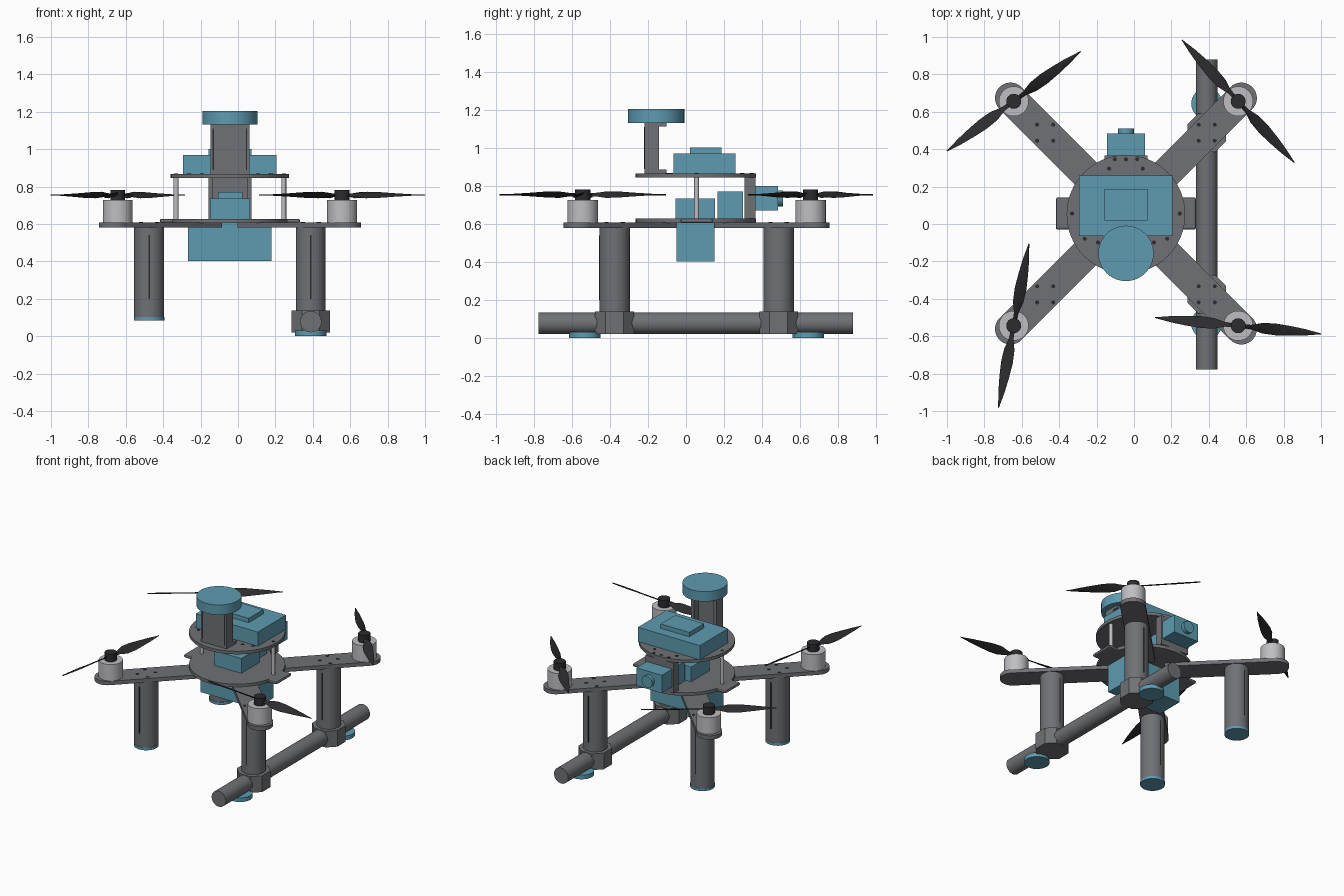
import bpy, bmesh, math
from mathutils import Matrix, Vector

if "Cube" in bpy.data.objects:
    bpy.data.objects.remove(bpy.data.objects["Cube"])


def material(name, r, g, b):
    m = bpy.data.materials.new(name)
    m.use_nodes = True
    m.diffuse_color = (r, g, b, 1)
    m.node_tree.nodes["Principled BSDF"].inputs["Base Color"].default_value = (r, g, b, 1)
    return m


BLUE = material("teal blue", 0.11, 0.33, 0.44)
GREY = material("frame grey", 0.16, 0.165, 0.18)
LIGHT = material("light metal", 0.52, 0.52, 0.55)
DARK = material("dark plastic", 0.025, 0.025, 0.028)
CX, CY = -0.043, 0.056          # airframe centre
DIAGONALS = [(-1, 1), (1, 1), (-1, -1), (1, -1)]


def finish(name, bm, mat, smooth=False):
    bmesh.ops.recalc_face_normals(bm, faces=bm.faces)
    me = bpy.data.meshes.new(name)
    bm.to_mesh(me)
    bm.free()
    me.materials.append(mat)
    ob = bpy.data.objects.new(name, me)
    bpy.context.collection.objects.link(ob)
    if smooth:
        bpy.ops.object.select_all(action="DESELECT")
        ob.select_set(True)
        bpy.context.view_layer.objects.active = ob
        bpy.ops.object.shade_smooth_by_angle(angle=math.radians(35))
    return ob


def box(name, x, y, z, mat):
    """Box from (min, max) pairs."""
    bm = bmesh.new()
    size = [b - a for a, b in (x, y, z)]
    mid = [(a + b) / 2 for a, b in (x, y, z)]
    bmesh.ops.create_cube(bm, size=1, matrix=Matrix.Translation(mid) @ Matrix.Diagonal((*size, 1)))
    return finish(name, bm, mat)


def tube(name, x, y, z0, z1, r, mat, sides=40):
    """Upright cylinder."""
    bm = bmesh.new()
    bmesh.ops.create_cone(bm, cap_ends=True, segments=sides, radius1=r, radius2=r, depth=z1 - z0,
                          matrix=Matrix.Translation((x, y, (z0 + z1) / 2)))
    return finish(name, bm, mat, True)


def lying_tube(name, x, z, y0, y1, r, mat):
    """Cylinder along y."""
    bm = bmesh.new()
    place = Matrix.Translation((x, (y0 + y1) / 2, z)) @ Matrix.Rotation(math.pi / 2, 4, "X")
    bmesh.ops.create_cone(bm, cap_ends=True, segments=40, radius1=r, radius2=r, depth=y1 - y0, matrix=place)
    return finish(name, bm, mat, True)


def slab(name, points, z0, z1, mat):
    """Extruded flat outline."""
    bm = bmesh.new()
    face = bm.faces.new([bm.verts.new((px, py, z0)) for px, py in points])
    new = bmesh.ops.extrude_face_region(bm, geom=[face])["geom"]
    bmesh.ops.translate(bm, vec=(0, 0, z1 - z0), verts=[v for v in new if isinstance(v, bmesh.types.BMVert)])
    return finish(name, bm, mat, True)


def arc(x, y, r, start, end, n=20):
    return [(x + r * math.cos(math.radians(start + (end - start) * i / n)),
             y + r * math.sin(math.radians(start + (end - start) * i / n))) for i in range(n + 1)]


def bolt(x, y, z, r=0.011):
    tube("bolt_hole", x, y, z, z + 0.002, r, DARK, 12)


def propeller(x, y, z, angle):
    """Two twisted, tapering blades."""
    bm = bmesh.new()
    stations = [(0.02, 0.025, 40), (0.07, 0.03, 38), (0.13, 0.066, 32), (0.2, 0.07, 26),
                (0.28, 0.055, 20), (0.36, 0.035, 15), (0.446, 0.004, 10)]
    for half_turn in (0, 180):
        place = Matrix.Translation((x, y, z)) @ Matrix.Rotation(math.radians(angle + half_turn), 4, "Z")
        rings = []
        for r, chord, pitch in stations:
            twist = Matrix.Rotation(math.radians(pitch), 4, "X")
            section = [(-chord / 2, 0), (0, 0.004), (chord / 2, 0), (0, -0.004)]
            rings.append([bm.verts.new(place @ (Vector((r, 0, 0)) + twist @ Vector((0, a, b))))
                          for a, b in section])
        for a, b in zip(rings, rings[1:]):
            for i in range(4):
                bm.faces.new((a[i], a[(i + 1) % 4], b[(i + 1) % 4], b[i]))
        bm.faces.new(rings[0])
        bm.faces.new(rings[-1])
    finish("propeller", bm, DARK, True)


# Arms with motors and propellers
for (sx, sy), spin in zip(DIAGONALS, (36.7, 132.5, 79.5, -5.6)):
    heading = math.degrees(math.atan2(sy, sx))
    ex, ey = CX + 0.617 * sx, CY + 0.617 * sy
    outline = arc(ex, ey, 0.083, heading - 90, heading + 90)
    outline += arc(CX + 0.1 * sx, CY + 0.1 * sy, 0.083, heading + 90, heading - 90, 1)
    slab("arm", outline, 0.58, 0.608, GREY)
    mx, my = CX + 0.6 * sx, CY + 0.6 * sy
    tube("motor", mx, my, 0.608, 0.727, 0.08, LIGHT)
    tube("propeller_hub", mx, my, 0.727, 0.782, 0.04, DARK, 24)
    propeller(mx, my, 0.755, spin)
    for dx, dy in DIAGONALS:
        bolt(CX + 0.432 * sx + 0.043 * dx, CY + 0.432 * sy + 0.043 * dy, 0.608)

# Legs, feet, and clamps on the rail side
for sx, sy in DIAGONALS:
    lx, ly = CX + 0.432 * sx, CY + 0.432 * sy
    tube("leg", lx, ly, 0.1, 0.58, 0.08, GREY)
    for side in (-1, 1):
        seam = sorted((ly + side * 0.076, ly + side * 0.081))
        box("leg_seam", (lx - 0.004, lx + 0.004), seam, (0.2, 0.54), DARK)
    if sx < 0:
        tube("foot_pad", lx, ly, 0.085, 0.104, 0.082, BLUE)
    else:
        h, c = 0.102, 0.055
        corners = [(h, -h + c), (h, h - c), (h - c, h), (c - h, h), (-h, h - c), (-h, c - h), (c - h, -h), (h - c, -h)]
        slab("rail_clamp", [(lx + a, ly + b) for a, b in corners], 0.02, 0.138, GREY)
        tube("rail_foot", lx, CY + 0.588 * sy, 0.0, 0.03, 0.083, BLUE)
lying_tube("side_rail", 0.389, 0.078, -0.777, 0.88, 0.057, GREY)

# Frame plates, side tabs and spacers
tube("lower_plate", CX, CY - 0.004, 0.605, 0.628, 0.317, GREY, 64)
tube("upper_plate", CX, CY - 0.004, 0.845, 0.867, 0.317, GREY, 64)
for s in (-1, 1):
    tab = box("side_tab", sorted((CX + s * 0.25, CX + s * 0.375)), (-0.03, 0.142), (0.605, 0.628), GREY)
    bevel = tab.modifiers.new("round", "BEVEL")
    bevel.width, bevel.segments = 0.01, 2
    tube("spacer", CX + s * 0.288, CY, 0.628, 0.845, 0.013, LIGHT, 16)
    bolt(CX + s * 0.288, CY, 0.867)
    for dx, dy in ((0.06, 0.29), (0.09, 0.24), (0.15, -0.155), (0.22, -0.135)):
        bolt(CX + s * dx, CY + dy, 0.867)
bolt(CX, CY + 0.29, 0.867)

# Battery and stacked electronics
box("battery", (-0.266, 0.18), (-0.05, 0.15), (0.402, 0.605), BLUE)
box("flight_board", (-0.15, 0.064), (-0.054, 0.154), (0.628, 0.735), BLUE)
box("receiver", (-0.108, 0.025), (0.167, 0.3), (0.628, 0.77), BLUE)
box("computer", (-0.294, 0.205), (-0.065, 0.26), (0.867, 0.97), BLUE)
box("computer_lid", (-0.158, 0.072), (0.02, 0.188), (0.97, 1.002), BLUE)

# Rear bracket with camera
box("bracket_plate", (-0.157, 0.071), (0.34, 0.366), (0.628, 0.845), GREY)
for s in (-1, 1):
    box("bracket_wall", sorted((CX + s * 0.09, CX + s * 0.114)), (0.308, 0.34), (0.628, 0.845), GREY)
box("camera", (-0.145, 0.06), (0.366, 0.485), (0.67, 0.8), BLUE)
lying_tube("camera_lens", CX, 0.735, 0.485, 0.511, 0.042, BLUE)

# Channel mast with flanges and antenna disc
box("mast_plate", (-0.147, 0.061), (-0.218, -0.195), (0.867, 1.133), GREY)
for s in (-1, 1):
    box("mast_wall", sorted((CX + s * 0.08, CX + s * 0.104)), (-0.2, -0.142), (0.867, 1.133), GREY)
    box("mast_slot", sorted((CX + s * 0.086, CX + s * 0.092)), (-0.22, -0.217), (0.89, 1.11), DARK)
for z0 in (0.867, 1.113):
    box("mast_flange", (-0.147, 0.061), (-0.2, -0.102), (z0, z0 + 0.02), GREY)
tube("antenna_disc", CX, -0.157, 1.133, 1.205, 0.148, BLUE, 64)
